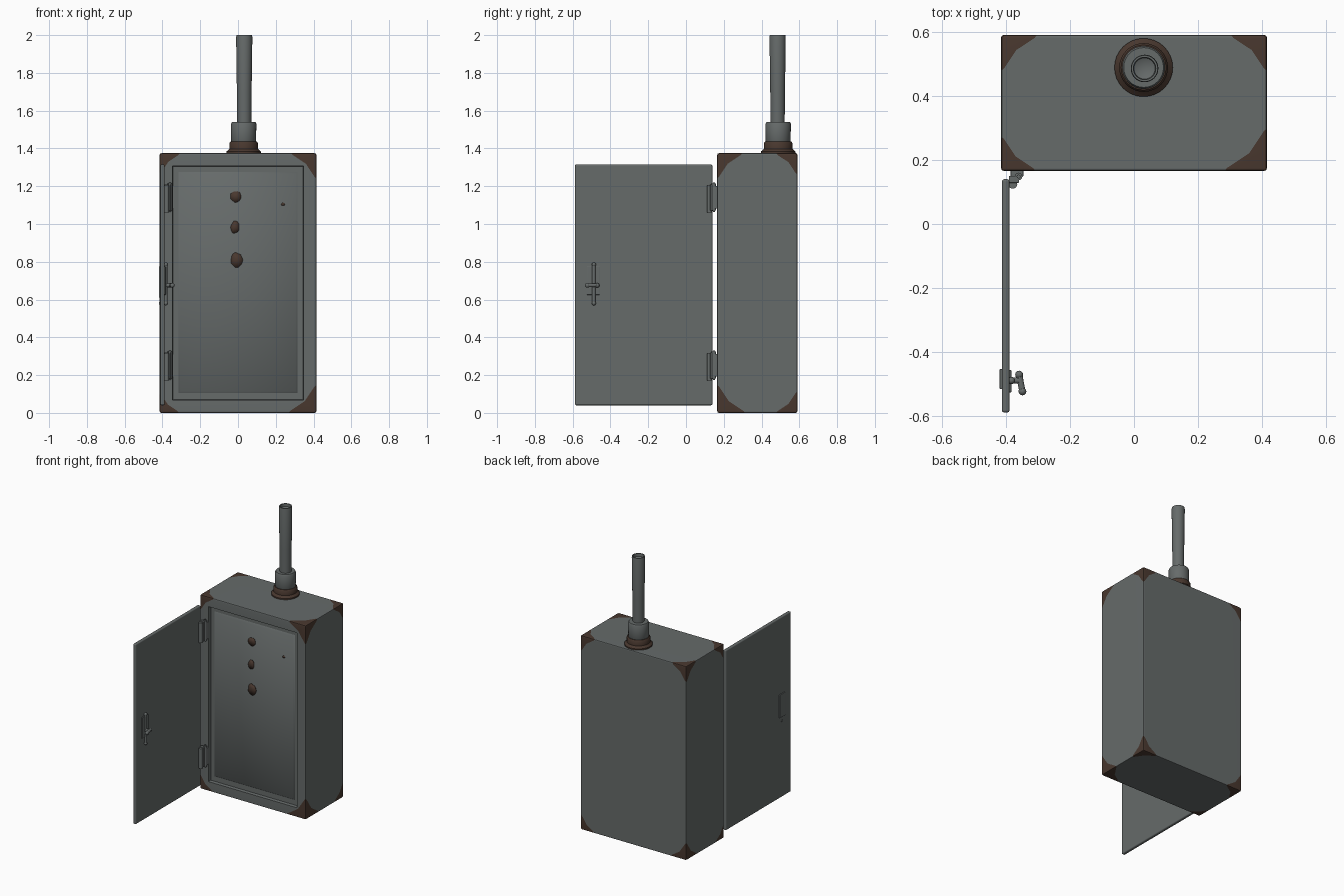
import bpy, bmesh, math, random
from mathutils import Vector

if "Cube" in bpy.data.objects:
    bpy.data.objects.remove(bpy.data.objects["Cube"])

random.seed(4)


def material(name, rgb):
    m = bpy.data.materials.new(name)
    m.diffuse_color = (*rgb, 1)
    m.use_nodes = True
    m.node_tree.nodes["Principled BSDF"].inputs["Base Color"].default_value = m.diffuse_color
    return m


GREY = material("grey painted metal", (0.132, 0.146, 0.144))
RUST = material("brown rust", (0.066, 0.039, 0.028))


def finish(bm, name, mats=(GREY,), angle=40, weighted=False):
    bmesh.ops.recalc_face_normals(bm, faces=bm.faces[:])
    me = bpy.data.meshes.new(name)
    bm.to_mesh(me)
    bm.free()
    ob = bpy.data.objects.new(name, me)
    bpy.context.collection.objects.link(ob)
    for m in mats:
        me.materials.append(m)
    bpy.ops.object.select_all(action='DESELECT')
    ob.select_set(True)
    bpy.context.view_layer.objects.active = ob
    bpy.ops.object.shade_smooth_by_angle(angle=math.radians(angle))
    if weighted:
        ob.modifiers.new("flat_shading", 'WEIGHTED_NORMAL').keep_sharp = True
    return ob


def box_bm(lo, hi, bevel=0.0, seg=2):
    bm = bmesh.new()
    bmesh.ops.create_cube(bm, size=1)
    for v in bm.verts:
        v.co = Vector([(l + h) / 2 + c * (h - l) for l, h, c in zip(lo, hi, v.co)])
    if bevel:
        bmesh.ops.bevel(bm, geom=bm.edges[:], offset=bevel, segments=seg,
                        profile=0.5, affect='EDGES')
    return bm


def box(name, lo, hi, bevel=0.003):
    return finish(box_bm(lo, hi, bevel), name, weighted=True)


def rod(name, a, b, r, n=12, ball=False):
    """Cylinder from a to b, optionally with round ends."""
    a, b = Vector(a), Vector(b)
    d = b - a
    bm = bmesh.new()
    res = bmesh.ops.create_cone(bm, cap_ends=True, segments=n, radius1=r,
                                radius2=r, depth=d.length)
    q = Vector((0, 0, 1)).rotation_difference(d)
    for v in res["verts"]:
        v.co = q @ v.co + (a + b) / 2
    if ball:
        for p in (a, b):
            s = bmesh.ops.create_uvsphere(bm, u_segments=12, v_segments=8, radius=r * 1.25)
            bmesh.ops.translate(bm, verts=s["verts"], vec=p)
    return finish(bm, name)


def lathe(name, profile, centre, mat, n=32):
    bm = bmesh.new()
    vs = [bm.verts.new((centre[0] + r, centre[1], z)) for r, z in profile]
    es = [bm.edges.new(p) for p in zip(vs, vs[1:])]
    bmesh.ops.spin(bm, geom=vs + es, cent=(*centre, 0), axis=(0, 0, 1),
                   angle=2 * math.pi, steps=n)
    bmesh.ops.remove_doubles(bm, verts=bm.verts[:], dist=1e-5)
    return finish(bm, name, (mat,))


# Cabinet body with a shallow recess in the front
LO, HI = (-0.415, 0.165, 0.0), (0.415, 0.59, 1.375)
bm = box_bm(LO, HI, 0.01)
front = min(bm.faces, key=lambda f: f.calc_center_median().y - f.calc_area())
bmesh.ops.inset_individual(bm, faces=[front], thickness=0.082, depth=0)
bmesh.ops.inset_individual(bm, faces=[front], thickness=0.004, depth=-0.022)

# Rusty corners: cut each corner with three slanted planes
corner_size = {(0, 0, 0): 0.11, (1, 0, 0): 0.155, (0, 0, 1): 0.115, (1, 0, 1): 0.14,
               (0, 1, 0): 0.13, (1, 1, 0): 0.12, (0, 1, 1): 0.12, (1, 1, 1): 0.12}
planes = []
for key, size in corner_size.items():
    corner = Vector([HI[i] if k else LO[i] for i, k in enumerate(key)])
    for axis in range(3):
        reach = [size * (1.0 if i == axis else 0.66) for i in range(3)]
        no = Vector([(-1 if k else 1) / r for k, r in zip(key, reach)])
        k = 1 / no.length
        no.normalize()
        co = corner + no * k
        planes.append((co, no))
        bmesh.ops.bisect_plane(bm, geom=bm.verts[:] + bm.edges[:] + bm.faces[:],
                               plane_co=co, plane_no=no, dist=1e-5)
for f in bm.faces:
    c = f.calc_center_median()
    f.material_index = int(any((c - co).dot(no) < 0 for co, no in planes))
finish(bm, "cabinet_body", (GREY, RUST), weighted=True)

# Softly domed front panel sitting in the recess
PX, PZ, MIDZ = 0.305, 0.575, 0.69


def panel_y(x, z):
    return 0.177 - 0.007 * (1 - max(abs(x) / PX, abs(z - MIDZ) / PZ))


bm = bmesh.new()
loops = []
for grow, y in ((0.012, 0.190), (0.0, 0.177)):
    loops.append([bm.verts.new((sx * (PX + grow), y, MIDZ + sz * (PZ + grow)))
                  for sx, sz in ((-1, -1), (1, -1), (1, 1), (-1, 1))])
apex = bm.verts.new((0, 0.170, MIDZ))
for i in range(4):
    j = (i + 1) % 4
    bm.faces.new((loops[0][i], loops[0][j], loops[1][j], loops[1][i]))
    bm.faces.new((loops[1][i], loops[1][j], apex))
finish(bm, "front_panel", angle=80)

# Rust spots on the panel
for x, z, rx, rz in ((-0.01, 1.145, 0.031, 0.034), (-0.016, 0.983, 0.024, 0.034),
                     (-0.006, 0.81, 0.034, 0.04), (0.238, 1.105, 0.01, 0.009)):
    bm = bmesh.new()
    ring = []
    for i in range(14):
        a = i * math.tau / 14
        k = random.uniform(0.82, 1.05)
        px, pz = x + rx * k * math.cos(a), z + rz * k * math.sin(a)
        ring.append(bm.verts.new((px, panel_y(px, pz) - 0.0015, pz)))
    mid = bm.verts.new((x, panel_y(x, z) - 0.0018, z))
    for i in range(14):
        bm.faces.new((ring[i], ring[(i + 1) % 14], mid))
    for f in bm.faces:
        f.normal_update()
    ob = finish(bm, "rust_spot", (RUST,))
    ob.modifiers.new("thickness", 'SOLIDIFY').thickness = 0.003

# Door, swung open by a quarter turn
finish(box_bm((-0.412, -0.588, 0.04), (-0.388, 0.14, 1.315), 0.008, 3), "door", weighted=True)

# Hinges: two barrels joined by a leaf
for z in (0.172, 1.062):
    rod("hinge_frame_barrel", (-0.36, 0.148, z + 0.01), (-0.36, 0.148, z + 0.152), 0.012)
    rod("hinge_door_barrel", (-0.378, 0.124, z), (-0.378, 0.124, z + 0.142), 0.014)
    rod("hinge_pin", (-0.36, 0.148, z + 0.002), (-0.36, 0.148, z + 0.158), 0.006)
    box("hinge_leaf", (-0.39, 0.128, z + 0.008), (-0.358, 0.15, z + 0.148))
    box("hinge_mount", (-0.385, 0.148, z + 0.02), (-0.345, 0.168, z + 0.14))

# Door lock: plates, sliding bar, stem and turning handle
box("lock_inner_plate", (-0.392, -0.525, 0.625), (-0.382, -0.455, 0.775))
box("lock_outer_plate", (-0.419, -0.515, 0.61), (-0.41, -0.452, 0.775))
rod("lock_bar", (-0.382, -0.488, 0.58), (-0.382, -0.488, 0.785), 0.009, ball=True)
rod("lock_stem", (-0.416, -0.488, 0.675), (-0.352, -0.488, 0.675), 0.010)
rod("lock_handle", (-0.358, -0.470, 0.675), (-0.348, -0.522, 0.675), 0.010, ball=True)
rod("lock_keyhole", (-0.417, -0.484, 0.58), (-0.405, -0.484, 0.58), 0.007)

# Conduit on the roof: rusty flange, collar and open pipe
C = (0.03, 0.488)
lathe("pipe_flange", [(0, 1.37), (0.091, 1.37), (0.091, 1.384), (0.082, 1.392),
                      (0.076, 1.398), (0.076, 1.428), (0.07, 1.436), (0, 1.436)], C, RUST)
lathe("pipe_collar", [(0.058, 1.42), (0.066, 1.436), (0.067, 1.53), (0.062, 1.54),
                      (0.03, 1.54)], C, GREY)
lathe("pipe", [(0.037, 1.5), (0.039, 1.7), (0.043, 1.99), (0.041, 2.0), (0.035, 2.0),
               (0.033, 1.98), (0, 1.965)], (0.033, 0.485), GREY)
